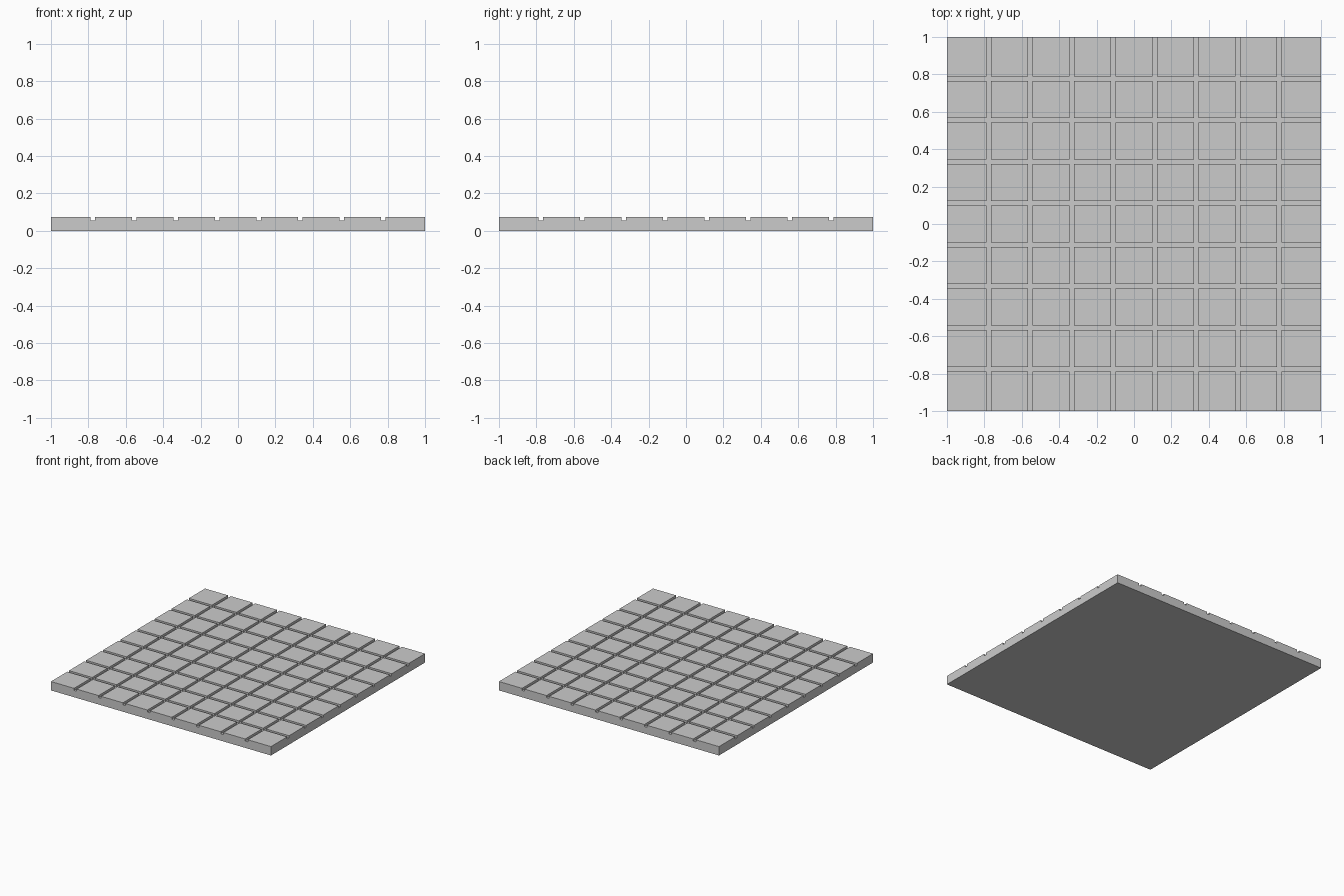
import bpy, bmesh

if "Cube" in bpy.data.objects:
    bpy.data.objects.remove(bpy.data.objects["Cube"])

N = 9            # tiles per side
PITCH = 2 / N
GAP = 0.024      # groove width
FLOOR = 0.056    # groove floor height
TOP = 0.073      # tile top height

# Cut lines: outer edges plus both sides of each groove
cuts = [-1.0]
for i in range(1, N):
    c = -1 + i * PITCH
    cuts += [c - GAP / 2, c + GAP / 2]
cuts.append(1.0)
n = len(cuts)

# Underside sheet
bm = bmesh.new()
v = [[bm.verts.new((x, y, 0)) for y in cuts] for x in cuts]
bottom = [bm.faces.new((v[i][j], v[i][j + 1], v[i + 1][j + 1], v[i + 1][j]))
          for i in range(n - 1) for j in range(n - 1)]


def raise_faces(faces, height):
    geom = bmesh.ops.extrude_face_region(bm, geom=faces)["geom"]
    verts = [g for g in geom if isinstance(g, bmesh.types.BMVert)]
    bmesh.ops.translate(bm, verts=verts, vec=(0, 0, height))


# Slab up to the groove floor
raise_faces(bottom, FLOOR)

# Raised square tiles
tiles = [f for f in bm.faces
         if f.calc_center_median().z > FLOOR - 1e-4
         and min(max(abs(a.co.x - b.co.x) for a in f.verts for b in f.verts),
                 max(abs(a.co.y - b.co.y) for a in f.verts for b in f.verts)) > GAP * 2]
raise_faces(tiles, TOP - FLOOR)

# Merge the underside into one flat face
under = [f for f in bm.faces if max(p.co.z for p in f.verts) < 1e-5]
bmesh.ops.dissolve_faces(bm, faces=under, use_verts=False)
bmesh.ops.recalc_face_normals(bm, faces=bm.faces)

mesh = bpy.data.meshes.new("tiled_floor")
bm.to_mesh(mesh)
bm.free()
floor = bpy.data.objects.new("tiled_floor", mesh)
bpy.context.collection.objects.link(floor)
